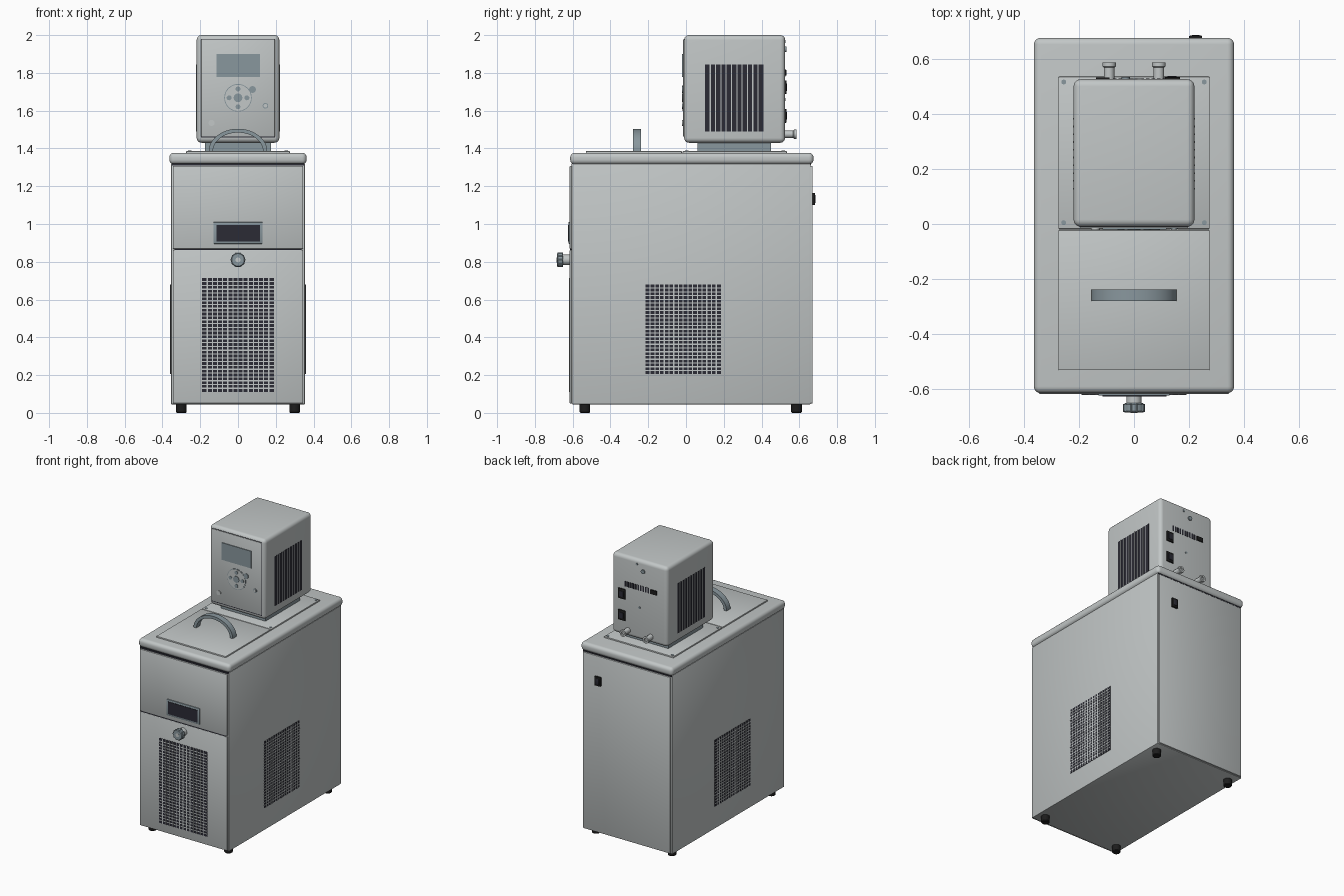
import bpy, bmesh, math
from mathutils import Matrix, Vector

cube = bpy.data.objects.get("Cube")
if cube:
    bpy.data.objects.remove(cube, do_unlink=True)


def material(name, rgb):
    m = bpy.data.materials.new(name)
    m.use_nodes = True
    m.diffuse_color = (*rgb, 1)
    m.node_tree.nodes["Principled BSDF"].inputs["Base Color"].default_value = (*rgb, 1)
    return m


GREY = material("light grey paint", (0.54, 0.57, 0.57))
STEEL = material("blue grey plastic", (0.25, 0.31, 0.34))
DARK = material("dark grille", (0.024, 0.024, 0.035))
BLACK = material("black rubber", (0.012, 0.012, 0.012))


def finish(name, bm, mat, smooth=True):
    bmesh.ops.recalc_face_normals(bm, faces=bm.faces)
    me = bpy.data.meshes.new(name)
    bm.to_mesh(me)
    bm.free()
    me.materials.append(mat)
    ob = bpy.data.objects.new(name, me)
    bpy.context.collection.objects.link(ob)
    if smooth:
        bpy.ops.object.select_all(action="DESELECT")
        ob.select_set(True)
        bpy.context.view_layer.objects.active = ob
        bpy.ops.object.shade_smooth_by_angle(angle=math.radians(35))
    return ob


def add_box(bm, x, y, z):
    size = Matrix.Diagonal((x[1] - x[0], y[1] - y[0], z[1] - z[0], 1))
    mid = Vector((sum(x) / 2, sum(y) / 2, sum(z) / 2))
    return bmesh.ops.create_cube(bm, size=1, matrix=Matrix.Translation(mid) @ size)


def box(name, x, y, z, mat, bevel=0, segments=4):
    bm = bmesh.new()
    add_box(bm, x, y, z)
    if bevel:
        bmesh.ops.bevel(bm, geom=bm.edges[:], offset=bevel, segments=segments,
                        profile=0.5, affect="EDGES")
    return finish(name, bm, mat, bool(bevel))


def lathe(name, origin, axis, profile, mat, sides=32):
    """Spin (radius, distance) pairs around an axis through the origin."""
    bm = bmesh.new()
    turn = Vector(axis).to_track_quat("Z", "Y").to_matrix().to_4x4()
    place = Matrix.Translation(origin) @ turn
    rings = []
    for r, d in profile:
        rings.append([bm.verts.new(place @ Vector((r * math.cos(a), r * math.sin(a), d)))
                      for a in (math.tau * i / sides for i in range(sides))])
    for a, b in zip(rings, rings[1:]):
        for i in range(sides):
            j = (i + 1) % sides
            bm.faces.new((a[i], a[j], b[j], b[i]))
    bm.faces.new(rings[0])
    bm.faces.new(rings[-1])
    return finish(name, bm, mat)


def disc(name, x, y, z, r, depth, mat, axis=(0, -1, 0), sides=24):
    return lathe(name, (x, y, z), axis, [(r, 0), (r, depth)], mat, sides)


def grille(name, plane, face, out, u, v, columns, rows, bar):
    """Dark plate with a lattice; plane 'x' or 'y' gives the facing axis."""
    def slab(bm, uu, vv, near, far):
        d = sorted((face + out * near, face + out * far))
        add_box(bm, *((d, uu, vv) if plane == "x" else (uu, d, vv)))
    bm = bmesh.new()
    slab(bm, u, v, -0.004, 0.002)
    finish(name + "_opening", bm, DARK, False)
    bm = bmesh.new()
    for span, count, upright in ((u, columns, True), (v, rows, False)):
        for i in range(1, count):
            c = span[0] + (span[1] - span[0]) * i / count
            strip = (c - bar / 2, c + bar / 2)
            if upright:
                slab(bm, strip, v, 0, 0.004)
            else:
                slab(bm, u, strip, 0, 0.0035)
    finish(name + "_bars", bm, GREY, False)


# Cabinet: core, side shell, front and back panels
box("cabinet", (-0.355, 0.355), (-0.605, 0.66), (0.045, 1.32), GREY, 0.006, 2)
box("front_lower_panel", (-0.345, 0.345), (-0.616, -0.6), (0.05, 0.863), GREY, 0.004, 2)
box("front_upper_panel", (-0.345, 0.345), (-0.616, -0.6), (0.868, 1.308), GREY, 0.004, 2)
box("front_seam", (-0.335, 0.335), (-0.614, -0.6), (0.86, 0.872), DARK)
box("back_panel", (-0.345, 0.345), (0.65, 0.67), (0.05, 1.308), GREY, 0.004, 2)
for s, side in ((-1, "right"), (1, "left")):
    for y, end in ((-0.535, "front"), (0.585, "back")):
        lathe(f"{end}_{side}_foot", (s * 0.3, y, 0), (0, 0, 1),
              [(0.024, 0), (0.028, 0.005), (0.028, 0.046)], BLACK)
    grille(f"{side}_side_grille", "x", s * 0.355, s, (-0.215, 0.185), (0.205, 0.68), 16, 24, 0.006)
    grille(f"{side}_head_vent", "x", s * 0.218, s, (0.1, 0.41), (1.49, 1.845), 11, 1, 0.006)
grille("front_grille", "y", -0.616, -1, (-0.19, 0.19), (0.11, 0.715), 14, 30, 0.006)

# Top cover with its rounded rim and the two bath plates
box("top_cover", (-0.363, 0.363), (-0.613, 0.675), (1.316, 1.377), GREY, 0.024, 5)
box("cover_gap", (-0.35, 0.35), (-0.607, 0.662), (1.309, 1.32), DARK)
box("bath_lid", (-0.274, 0.274), (-0.53, -0.022), (1.37, 1.386), GREY, 0.003, 2)
box("bridge_plate", (-0.274, 0.274), (-0.018, 0.534), (1.37, 1.386), GREY, 0.003, 2)
for x in (-0.255, 0.255):
    for y in (0.005, 0.515):
        disc("plate_screw", x, y, 1.384, 0.009, 0.005, STEEL, (0, 0, 1), 12)

# Arched lid handle: an elliptical band swept along half a turn
bm = bmesh.new()
steps = 32
loops = []
for i in range(steps + 1):
    a = math.pi * i / steps
    ring = []
    for rx, rz, y in ((0.155, 0.12, -0.28), (0.155, 0.12, -0.237),
                      (0.133, 0.1, -0.237), (0.133, 0.1, -0.28)):
        ring.append(bm.verts.new((rx * math.cos(a), y, 1.384 + rz * math.sin(a))))
    loops.append(ring)
for a, b in zip(loops, loops[1:]):
    for i in range(4):
        j = (i + 1) % 4
        bm.faces.new((a[i], a[j], b[j], b[i]))
bm.faces.new(loops[0])
bm.faces.new(loops[-1])
finish("lid_handle", bm, STEEL)

# Cabinet display and drain knob
box("display_frame", (-0.13, 0.13), (-0.622, -0.61), (0.895, 1.01), STEEL, 0.003, 2)
box("display_window", (-0.115, 0.117), (-0.625, -0.615), (0.908, 0.996), DARK)
lathe("drain_stem", (0, -0.61, 0.81), (0, -1, 0), [(0.028, 0), (0.028, 0.045)], GREY)
lathe("drain_knob", (0, -0.65, 0.81), (0, -1, 0),
      [(0.032, 0), (0.038, 0.005), (0.038, 0.028), (0.033, 0.034)], STEEL)
for i in range(10):
    a = math.tau * i / 10
    disc("knob_grip", 0.035 * math.cos(a), -0.652, 0.81 + 0.035 * math.sin(a),
         0.005, 0.029, STEEL, sides=10)
disc("knob_cap", 0, -0.68, 0.81, 0.013, 0.005, GREY)

# Control head on its pedestal
box("pedestal", (-0.175, 0.175), (0.06, 0.45), (1.38, 1.44), STEEL)
box("control_head", (-0.219, 0.219), (-0.01, 0.525), (1.43, 2.0), GREY, 0.026, 5)
box("control_panel_shadow", (-0.197, 0.197), (-0.0115, 0), (1.457, 1.98), DARK)
box("control_panel", (-0.195, 0.195), (-0.015, 0), (1.463, 1.978), GREY, 0.002, 2)
box("screen", (-0.115, 0.117), (-0.02, -0.01), (1.778, 1.9), STEEL)
disc("keypad_rim", 0, -0.014, 1.668, 0.073, 0.003, STEEL, sides=48)
disc("keypad", 0, -0.014, 1.668, 0.069, 0.0045, GREY, sides=48)
disc("enter_key", 0, -0.015, 1.668, 0.023, 0.007, STEEL)
for i in range(4):
    a = math.pi / 2 * i
    disc("arrow_key", 0.047 * math.cos(a), -0.015, 1.668 + 0.047 * math.sin(a),
         0.013, 0.006, STEEL)
disc("menu_key", 0.077, -0.014, 1.712, 0.018, 0.007, STEEL)
disc("power_key_rim", 0.145, -0.014, 1.626, 0.015, 0.004, STEEL)
disc("power_key", 0.145, -0.014, 1.626, 0.01, 0.007, GREY)
disc("sensor_socket", -0.14, -0.014, 1.535, 0.016, 0.007, GREY)

# Back of the head: sockets, vent slots, fittings
BACK = (0, 1, 0)
for z in (1.725, 1.572):
    box("mains_socket", (0.11, 0.167), (0.52, 0.533), (z - 0.036, z + 0.036), BLACK, 0.003, 2)
    box("socket_insert", (0.122, 0.155), (0.53, 0.536), (z - 0.02, z + 0.02), DARK)
for i in range(10):
    x = 0.11 - i * 0.02
    box("vent_slot", (x - 0.006, x + 0.006), (0.52, 0.527), (1.782, 1.82), DARK)
box("data_socket", (-0.138, -0.088), (0.52, 0.532), (1.785, 1.815), BLACK)
disc("rear_knob", -0.03, 0.523, 1.925, 0.015, 0.01, STEEL, BACK)
for x, z in ((0, 1.66), (0.02, 1.965)):
    disc("rear_screw", x, 0.523, z, 0.008, 0.005, STEEL, BACK, 12)
for x in (-0.09, 0.09):
    lathe("hose_fitting", (x, 0.515, 1.475), BACK,
          [(0.019, 0), (0.019, 0.052), (0.024, 0.056), (0.024, 0.07), (0.012, 0.07),
           (0.012, 0.06)], GREY)

# Rear power switch on the cabinet
box("rear_switch", (0.2, 0.247), (0.665, 0.683), (1.1, 1.165), BLACK, 0.003, 2)
box("rear_switch_rocker", (0.21, 0.237), (0.675, 0.686), (1.112, 1.153), DARK, 0.002, 2)
